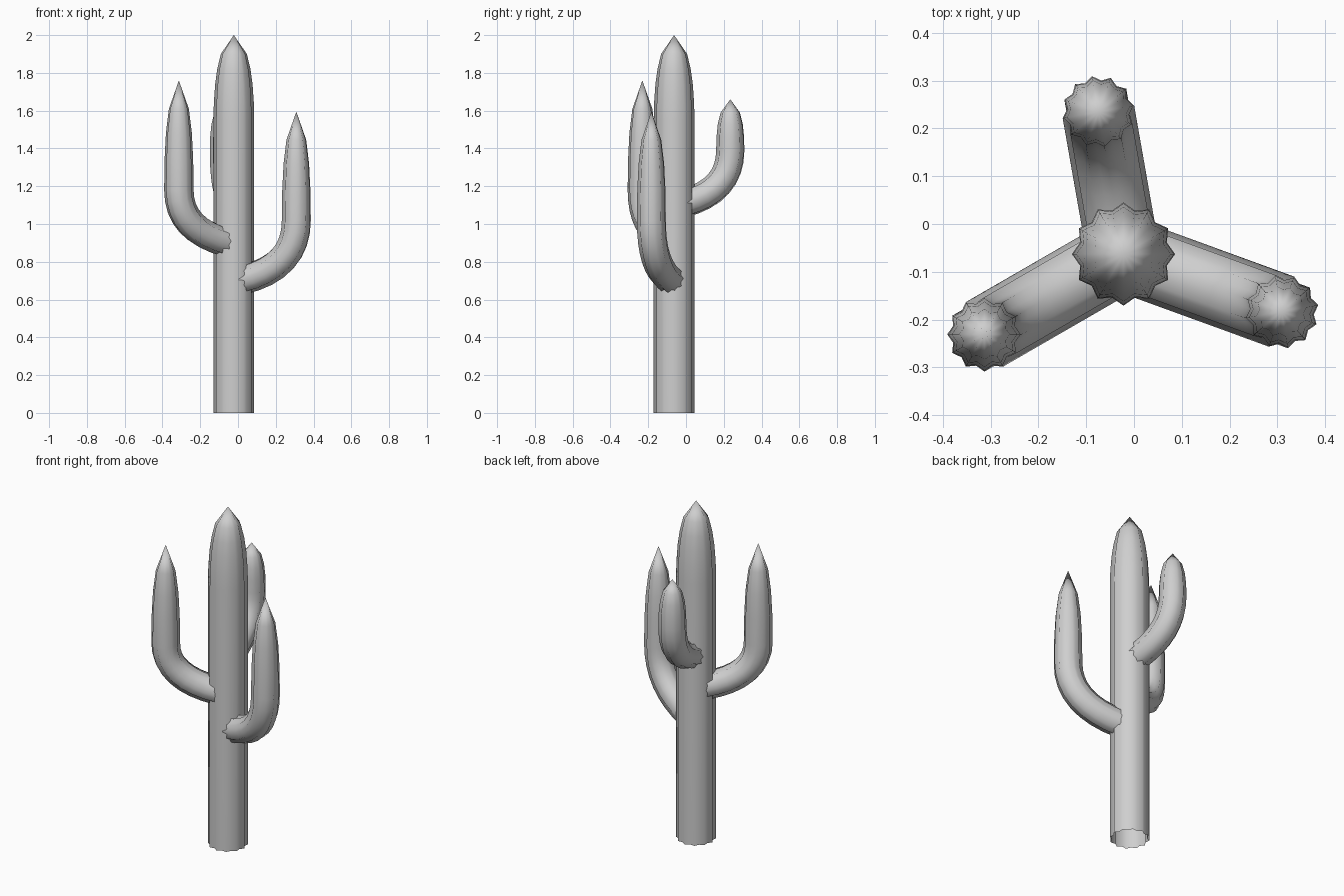
import bpy, bmesh, math
from mathutils import Vector

if "Cube" in bpy.data.objects:
    bpy.data.objects.remove(bpy.data.objects["Cube"])

RIBS = 12
VALLEY = 0.87          # groove radius relative to ridge radius
CX, CY = -0.022, -0.063

mat = bpy.data.materials.new("cactus grey")
mat.diffuse_color = (0.62, 0.62, 0.62, 1)
mat.use_nodes = True
mat.node_tree.nodes["Principled BSDF"].inputs["Base Color"].default_value = mat.diffuse_color


def ribbed_tube(name, azimuth, rings, tip):
    """Sweep a star section along rings (s, z, radius, tangent angle) in a vertical plane."""
    a = math.radians(azimuth)
    out = Vector((math.cos(a), math.sin(a), 0))
    side = Vector((-math.sin(a), math.cos(a), 0))
    up = Vector((0, 0, 1))
    base = Vector((CX, CY, 0))
    bm = bmesh.new()
    loops = []
    for s, z, r, ang in rings:
        n = out * math.sin(ang) - up * math.cos(ang)
        c = base + out * s + up * z
        loop = []
        for i in range(RIBS * 2):
            t = math.pi * i / RIBS
            q = r * (1 if i % 2 == 0 else VALLEY)
            loop.append(bm.verts.new(c + n * (q * math.cos(t)) + side * (q * math.sin(t))))
        loops.append(loop)
    m = RIBS * 2
    for lo, hi in zip(loops, loops[1:]):
        for i in range(m):
            j = (i + 1) % m
            bm.faces.new((lo[i], lo[j], hi[j], hi[i]))
    # pointed tip
    apex = bm.verts.new(base + out * tip[0] + up * tip[1])
    for i in range(m):
        bm.faces.new((loops[-1][i], loops[-1][(i + 1) % m], apex))
    bmesh.ops.recalc_face_normals(bm, faces=bm.faces)
    for f in bm.faces:
        f.smooth = True
    me = bpy.data.meshes.new(name)
    bm.to_mesh(me)
    bm.free()
    me.materials.append(mat)
    ob = bpy.data.objects.new(name, me)
    bpy.context.collection.objects.link(ob)


def arm(name, azimuth, reach, z0, z1, top, r=0.078):
    """Arm that leaves the trunk, bends upward and tapers to a point."""
    p0, p1, p2 = Vector((0.05, z0)), Vector((reach, z0 + 0.065)), Vector((reach, z1))
    rings = []
    for k in range(9):
        t = k / 8
        p = p0 * (1 - t) ** 2 + p1 * 2 * t * (1 - t) + p2 * t * t
        d = (p1 - p0) * (1 - t) + (p2 - p1) * t
        rings.append((p.x, p.y, r, math.atan2(d.y, d.x)))
    h = top - z1
    for f, q in ((0.28, 0.97), (0.52, 0.88), (0.74, 0.68)):
        rings.append((reach, z1 + f * h, r * q, math.pi / 2))
    ribbed_tube(name, azimuth, rings, (reach, top))


# trunk: straight column with a tapered top, open at the base
profile = ((0, 0.108), (1.55, 0.108), (1.64, 0.106), (1.74, 0.099), (1.82, 0.088), (1.9, 0.069))
ribbed_tube("trunk", 0, [(0, z, r, math.pi / 2) for z, r in profile], (0, 2.0))

# three arms
arm("left_arm", 210, 0.336, 0.905, 1.18, 1.76)
arm("right_arm", 340, 0.352, 0.705, 1.02, 1.595)
arm("back_arm", 100, 0.302, 1.11, 1.39, 1.66, 0.076)
